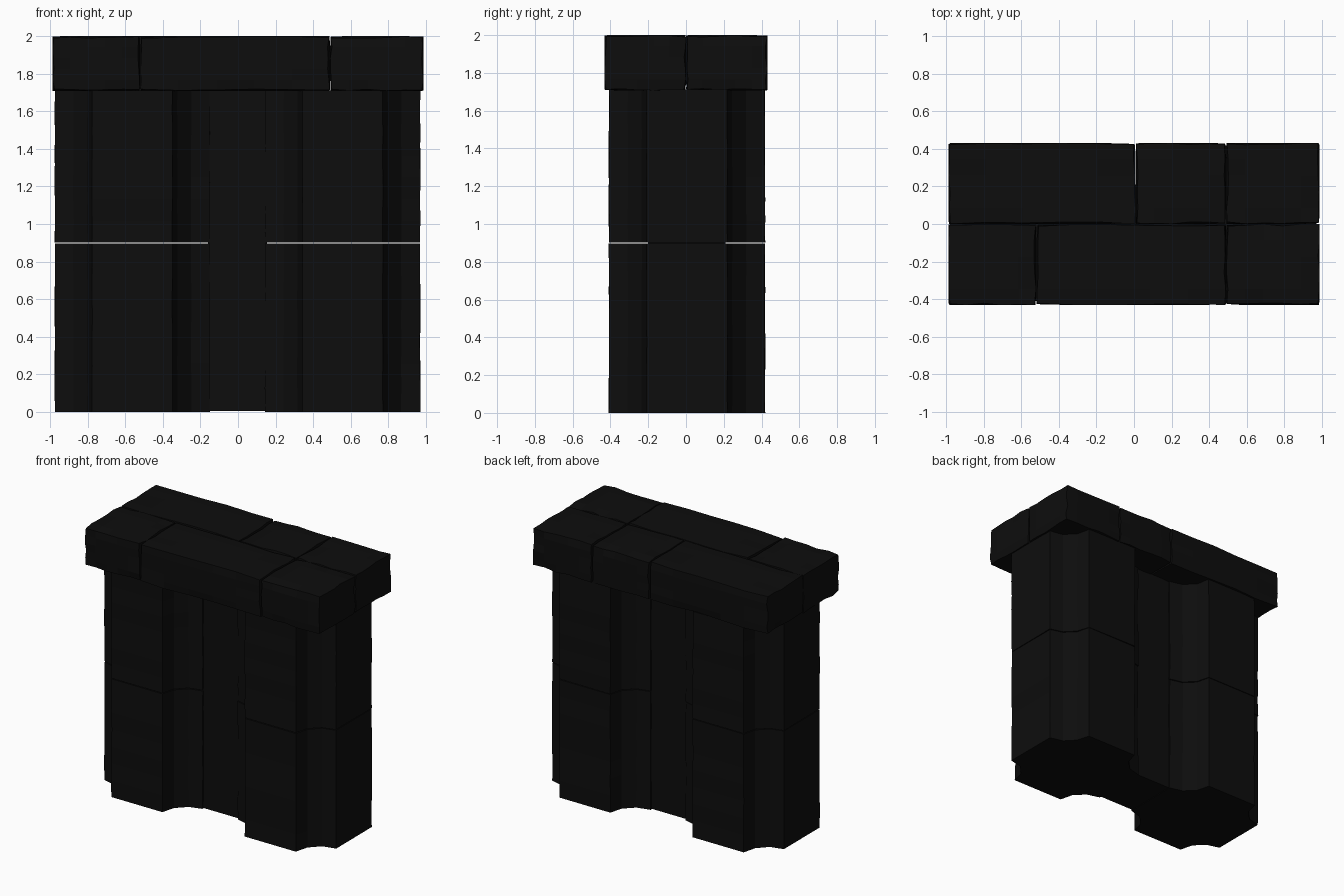
import bpy
import bmesh
import random
from math import cos, sin, pi
from mathutils import Vector

random.seed(4)
cube = bpy.data.objects.get("Cube")
if cube:
    bpy.data.objects.remove(cube, do_unlink=True)

# Single near-black stone colour
stone = bpy.data.materials.new("black_stone")
stone.use_nodes = True
colour = (0.004, 0.004, 0.004, 1)
stone.diffuse_color = colour
bsdf = stone.node_tree.nodes["Principled BSDF"]
bsdf.inputs["Base Color"].default_value = colour
bsdf.inputs["Roughness"].default_value = 0.9


def finish(name, bm):
    bmesh.ops.recalc_face_normals(bm, faces=bm.faces)
    mesh = bpy.data.meshes.new(name)
    bm.to_mesh(mesh)
    bm.free()
    mesh.materials.append(stone)
    obj = bpy.data.objects.new(name, mesh)
    bpy.context.collection.objects.link(obj)
    return obj


def slab(name, low, high, cuts=0, chip=0.0):
    """Box between two corners, with its edges worn slightly inward."""
    low, high = Vector(low), Vector(high)
    centre, size = (low + high) / 2, high - low
    bm = bmesh.new()
    bmesh.ops.create_cube(bm, size=1)
    for v in bm.verts:
        v.co = Vector(v.co[i] * size[i] for i in range(3))
    if cuts:
        bmesh.ops.subdivide_edges(bm, edges=bm.edges, cuts=cuts, use_grid_fill=True)
    for v in bm.verts:
        outer = [i for i in range(3) if abs(v.co[i]) > size[i] / 2 - 1e-4]
        if len(outer) > 1:
            for i in outer:
                v.co[i] -= (1 if v.co[i] > 0 else -1) * random.uniform(0, chip)
        v.co += centre
    return finish(name, bm)


def pier_profile(half=0.415, radius=0.2):
    """Square outline with a concave three-facet scoop at each corner."""
    points = []
    for corner in range(4):
        turn = corner * pi / 2
        for step in range(4):
            a = step * pi / 6
            x, y = half - radius * sin(a + 0), half - radius * cos(a)
            x, y = (half - radius * cos(a), half - radius * sin(a))[::-1]
            points.append((x * cos(turn) - y * sin(turn), x * sin(turn) + y * cos(turn)))
    return points


def pier_block(name, x, z0, z1):
    bm = bmesh.new()
    base = bm.faces.new([bm.verts.new((px, py, z0)) for px, py in pier_profile()])
    grown = bmesh.ops.extrude_face_region(bm, geom=[base])["geom"]
    for v in grown:
        if isinstance(v, bmesh.types.BMVert):
            v.co.z = z1
    upright = [e for e in bm.edges if abs(e.verts[0].co.z - e.verts[1].co.z) > 0.1]
    bmesh.ops.subdivide_edges(bm, edges=upright, cuts=6)
    # Worn arrises
    for v in bm.verts:
        wear = 1 - random.uniform(0, 0.012)
        v.co.x, v.co.y = v.co.x * wear + x, v.co.y * wear + 0.005
    return finish(name, bm)


# Two piers, each of two stacked blocks
for side, x in (("right", -0.563), ("left", 0.557)):
    pier_block(side + "_pier_lower", x, 0.0, 0.896)
    pier_block(side + "_pier_upper", x, 0.901, 1.712)

# Recessed wall between the piers
slab("middle_wall", (-0.16, -0.2, 0.005), (0.155, 0.21, 1.712))

# Capping stones in two rows with staggered joints
rows = {"front": (-0.432, 0.0, (-0.99, -0.52, 0.49, 0.99)),
        "back": (0.0, 0.432, (-0.99, 0.01, 0.49, 0.99))}
for row, (y0, y1, joints) in rows.items():
    for n, (x0, x1) in enumerate(zip(joints, joints[1:]), 1):
        slab(f"{row}_cap_stone_{n}", (x0 + 0.001, y0, 1.707), (x1 - 0.001, y1, 2.0),
             cuts=4, chip=0.012)
